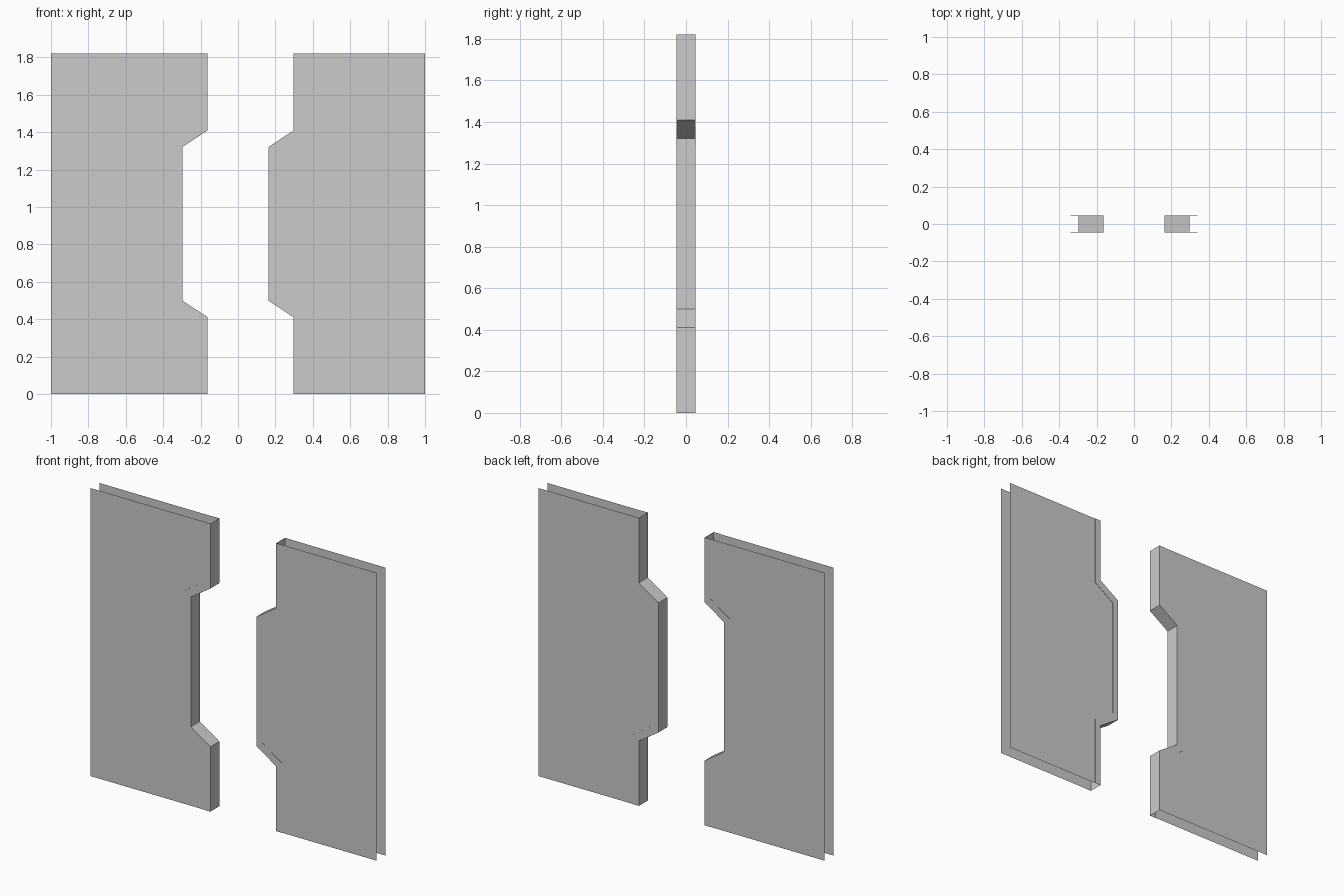
import bpy

if "Cube" in bpy.data.objects:
    bpy.data.objects.remove(bpy.data.objects["Cube"])

HEIGHT = 1.82
RIM_Y = 0.045      # half thickness at the raised rim
PANEL_Y = 0.043    # half thickness at the recessed panel
NEAR, FAR = 0.162, 0.298        # meeting edge positions
RIM_NEAR, RIM_FAR = 0.203, 0.339  # inner border of the rim


def door_leaf(name, side, edge, border):
    """Loft columns from the front sheet, around the meeting edge, to the back sheet."""
    outer = [(side, z) for _, z in border]
    front = [(outer, -PANEL_Y), (border, -PANEL_Y), (border, -RIM_Y), (edge, -RIM_Y)]
    columns = front + [(pts, -y) for pts, y in reversed(front)]
    n = len(edge)
    verts = [(x, y, z) for pts, y in columns for x, z in pts]
    faces = []
    for c in range(len(columns) - 1):
        for r in range(n - 1):
            a = c * n + r
            quad = (a, a + n, a + n + 1, a + 1)
            faces.append(quad if side < 0 else quad[::-1])
    mesh = bpy.data.meshes.new(name)
    mesh.from_pydata(verts, [], faces)
    mesh.update()
    obj = bpy.data.objects.new(name, mesh)
    bpy.context.collection.objects.link(obj)
    return obj


def profile(x_end, x_mid, z_end, z_mid):
    """Stepped edge, bottom to top, symmetric about mid height."""
    half = [(x_end, 0), (x_end, z_end), (x_mid, z_mid)]
    return half + [(x, HEIGHT - z) for x, z in reversed(half)]


# Left leaf with the notch
door_leaf("left_door_leaf", -1,
          profile(-NEAR, -FAR, 0.41, 0.50),
          profile(-RIM_NEAR, -RIM_FAR, 0.38, 0.47))

# Right leaf with the matching tongue
door_leaf("right_door_leaf", 1,
          profile(FAR, NEAR, 0.41, 0.50),
          profile(RIM_FAR, RIM_NEAR, 0.44, 0.53))
